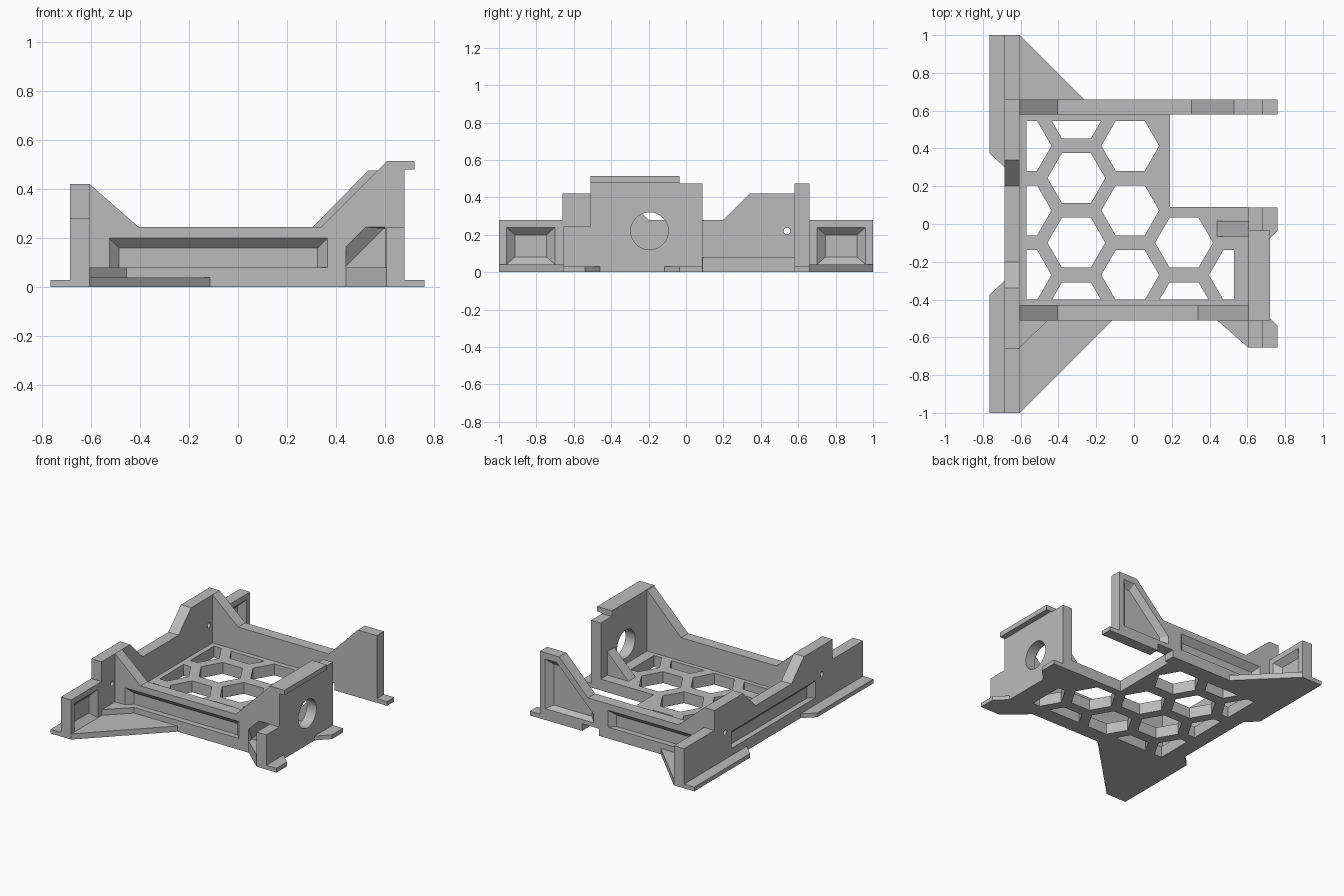
import bpy, bmesh, math

cube = bpy.data.objects.get("Cube")
if cube:
    bpy.data.objects.remove(cube)

grey = bpy.data.materials.new("plain grey")
grey.use_nodes = True
grey.diffuse_color = (0.5, 0.5, 0.5, 1)
grey.node_tree.nodes["Principled BSDF"].inputs["Base Color"].default_value = (0.5, 0.5, 0.5, 1)


def place(axis, p, d):
    # 2D profile point plus a depth along the given axis
    return {"x": (d, p[0], p[1]), "y": (p[0], d, p[1]), "z": (p[0], p[1], d)}[axis]


def loft(name, axis, start, a, end, b):
    # closed solid between two outlines with equal point counts
    bm = bmesh.new()
    lo = [bm.verts.new(place(axis, p, a)) for p in start]
    hi = [bm.verts.new(place(axis, p, b)) for p in end]
    n = len(lo)
    bm.faces.new(lo)
    bm.faces.new(hi[::-1])
    for i in range(n):
        j = (i + 1) % n
        bm.faces.new((lo[i], hi[i], hi[j], lo[j]))
    bmesh.ops.recalc_face_normals(bm, faces=bm.faces)
    mesh = bpy.data.meshes.new(name)
    bm.to_mesh(mesh)
    bm.free()
    mesh.materials.append(grey)
    obj = bpy.data.objects.new(name, mesh)
    bpy.context.collection.objects.link(obj)
    return obj


def prism(name, axis, pts, a, b):
    return loft(name, axis, pts, a, pts, b)


def rect(u0, v0, u1, v1):
    return [(u0, v0), (u1, v0), (u1, v1), (u0, v1)]


def circle(u, v, r, n, turn=0):
    return [(u + r * math.cos(math.tau * i / n + turn),
             v + r * math.sin(math.tau * i / n + turn)) for i in range(n)]


def cut(obj, tool):
    tool.hide_render = True
    mod = obj.modifiers.new("cut", "BOOLEAN")
    mod.operation = "DIFFERENCE"
    mod.solver = "EXACT"
    mod.object = tool
    bpy.context.view_layer.objects.active = obj
    bpy.ops.object.modifier_apply(modifier=mod.name)
    bpy.data.objects.remove(tool)


def recess(obj, axis, outer, inner, face, direction):
    # pocket with sloping sides, flush with the face and 0.04 deep
    cut(obj, loft("pocket", axis, outer, face, inner, face + 0.04 * direction))


def long_recess(obj, axis, u0, u1, face, direction):
    recess(obj, axis, rect(u0, .08, u1, .2), rect(u0 + .04, .08, u1 - .04, .16), face, direction)


# Side wall with two raised shoulders and low ears
half = [(.2, .28), (.34, .42), (.66, .42), (.66, .28), (1, .28), (1, 0)]
side_wall = prism("side_wall", "x", half + [(-y, z) for y, z in reversed(half)], -.685, -.605)
long_recess(side_wall, "x", -.47, .47, -.685, 1)
for s in (-1, 1):
    recess(side_wall, "x",
           rect(*sorted((s * .96, s * .7))[:1], .04, max(s * .96, s * .7), .24),
           rect(min(s * .915, s * .745), .08, max(s * .915, s * .745), .2), -.605, -1)
    cut(side_wall, prism("screw_hole", "x", circle(s * .54, .22, .018, 16), -.8, -.5))
    # Outer foot strip with chamfered inner end
    prism("side_foot", "z", [(-.685, s), (-.765, s), (-.765, s * .375), (-.685, s * .3)], 0, .03)

# Thin corner gussets on the ground
prism("front_gusset", "z", [(-.605, -1), (-.605, -.51), (-.115, -.51)], 0, .04)
prism("back_gusset", "z", [(-.605, 1), (-.605, .66), (-.265, .66)], 0, .04)
prism("front_small_gusset", "z", [(-.605, -.655), (-.605, -.51), (-.455, -.51)], 0, .08)
prism("end_small_gusset", "z", [(.44, -.51), (.605, -.51), (.605, -.655)], 0, .08)

# Front wall
front_wall = prism("front_wall", "y", [(-.605, 0), (-.605, .42), (-.405, .245), (.34, .245),
                                       (.605, .51), (.605, 0)], -.51, -.43)
long_recess(front_wall, "y", -.525, .365, -.51, 1)
recess(front_wall, "y",
       [(.44, .08), (.44, .165), (.52, .245), (.6, .245), (.6, .08)],
       [(.44, .08), (.44, .085), (.595, .24), (.6, .24), (.6, .08)], -.51, 1)

# Back wall with an overhanging leg
back_wall = prism("back_wall", "y", [(-.605, 0), (-.605, .42), (-.405, .245), (.305, .245),
                                     (.53, .475), (.68, .475), (.68, 0), (.35, 0),
                                     (.35, .05), (.22, .05), (.22, 0)], .58, .66)
long_recess(back_wall, "y", -.525, .15, .66, -1)
recess(back_wall, "y",
       [(.26, .08), (.26, .14), (.55, .43), (.64, .43), (.64, .08)],
       [(.3, .1), (.3, .13), (.56, .39), (.6, .39), (.6, .1)], .66, -1)
prism("back_leg_foot", "z", rect(.68, .58, .76, .66), 0, .03)

# Floor with honeycomb openings
floor = prism("floor", "z", [(-.605, -.43), (.605, -.43), (.605, .09), (.19, .09),
                             (.19, .58), (-.605, .58)], 0, .08)
left, right, low, high = -.57, .53, -.4, .545


def clip(pts, k, limit, sign):
    # trim a convex outline against one straight border
    out = []
    for p, q in zip(pts, pts[1:] + pts[:1]):
        a, b = sign * (p[k] - limit), sign * (q[k] - limit)
        if a >= 0:
            out.append(p)
        if a * b < 0:
            t = a / (a - b)
            out.append(tuple(m + (n - m) * t for m, n in zip(p, q)))
    return out


pitch = .342
for col, rows in ((-2, (0, 1, 2)), (-1, (0, 1, 2, 3)), (0, (0, 1, 2)), (1, (0, 1)), (2, (0,))):
    for row in rows:
        y = -.27 + pitch * row - (pitch / 2 if col % 2 else 0)
        hexagon = circle(-.02 + .285 * col, y, .153, 6)
        for k, limit, sign in ((0, left, 1), (0, right, -1), (1, low, 1), (1, high, -1)):
            hexagon = clip(hexagon, k, limit, sign)
        if len(hexagon) > 2:
            cut(floor, prism("hexagon", "z", hexagon, -.1, .2))

# End plate with round opening, low ear and top lip
end_plate = prism("end_plate", "x", [(-.655, 0), (-.655, .245), (-.51, .245), (-.51, .515),
                                     (-.035, .515), (-.035, .475), (.088, .475), (.088, 0)], .605, .68)
cut(end_plate, prism("round_hole", "x", circle(-.195, .22, .1, 48), .5, .8))
prism("end_lip", "x", rect(-.51, .48, -.035, .515), .68, .72)
prism("end_foot_front", "z", [(.68, -.655), (.76, -.655), (.76, -.54), (.68, -.46)], 0, .03)
prism("end_foot_back", "z", [(.68, .088), (.76, .088), (.76, -.035), (.68, -.115)], 0, .03)
prism("end_rib", "y", [(.44, .08), (.605, .08), (.605, .245)], -.065, .015)
